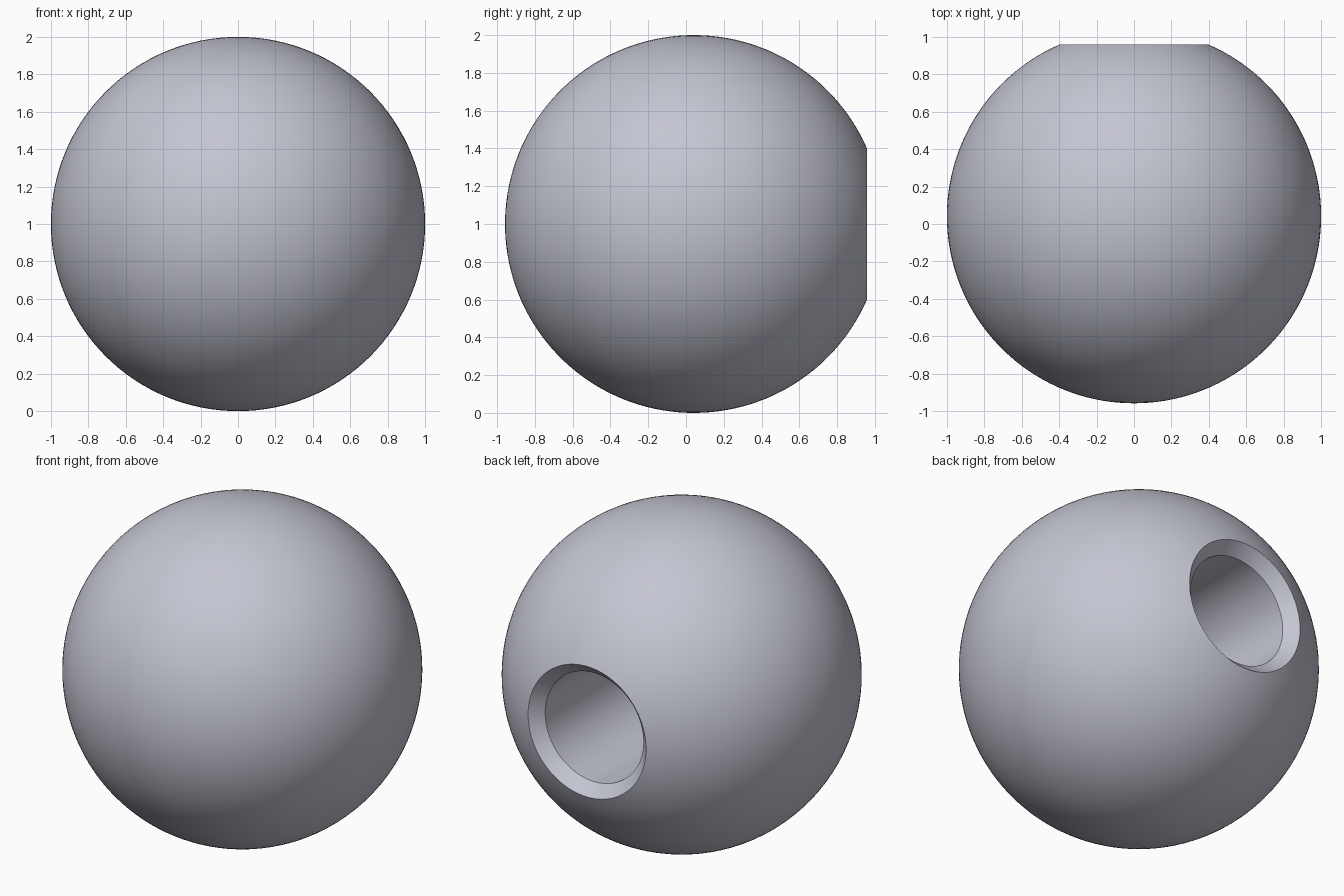
import bpy
import bmesh
from math import sin, cos, asin, pi, radians
from mathutils import Vector

cube = bpy.data.objects.get("Cube")
if cube:
    bpy.data.objects.remove(cube, do_unlink=True)

RADIUS = 1.0
MOUTH = 0.4            # radius of the opening where it meets the ball
BORE = 0.333           # radius of the blind hole
CHAMFER = 0.07         # depth of the bevelled mouth
BORE_END = -0.04       # y of the hole's flat bottom
RINGS, SEGMENTS = 64, 128

# Ball centre sits forward or back so the cut ball is centred on y = 0
mouth_angle = asin(MOUTH / RADIUS)
centre_y = (RADIUS - RADIUS * cos(mouth_angle)) / 2
mouth_y = centre_y + RADIUS * cos(mouth_angle)

# Half section: ball arc from the front pole to the mouth, then chamfer and bore
profile = []
for i in range(RINGS + 1):
    a = pi + (mouth_angle - pi) * i / RINGS
    profile.append((RADIUS * sin(a), centre_y + RADIUS * cos(a)))
profile += [(BORE, mouth_y - CHAMFER), (BORE, BORE_END), (0, BORE_END)]

# Revolve the section around the y axis
bm = bmesh.new()
verts = [bm.verts.new((r, y, RADIUS)) for r, y in profile]
edges = [bm.edges.new(pair) for pair in zip(verts, verts[1:])]
bmesh.ops.spin(bm, geom=verts + edges, cent=Vector((0, 0, RADIUS)),
               axis=Vector((0, 1, 0)), angle=2 * pi, steps=SEGMENTS)
bmesh.ops.remove_doubles(bm, verts=bm.verts, dist=0.0005)
bmesh.ops.recalc_face_normals(bm, faces=bm.faces)
mesh = bpy.data.meshes.new("ball_knob")
bm.to_mesh(mesh)
bm.free()

# Plain grey finish
grey = bpy.data.materials.new("light_grey")
grey.use_nodes = True
colour = (0.55, 0.56, 0.64, 1)
grey.diffuse_color = colour
grey.node_tree.nodes["Principled BSDF"].inputs["Base Color"].default_value = colour
mesh.materials.append(grey)

knob = bpy.data.objects.new("ball_knob", mesh)
bpy.context.collection.objects.link(knob)
bpy.ops.object.select_all(action="DESELECT")
knob.select_set(True)
bpy.context.view_layer.objects.active = knob
bpy.ops.object.shade_smooth_by_angle(angle=radians(30))
